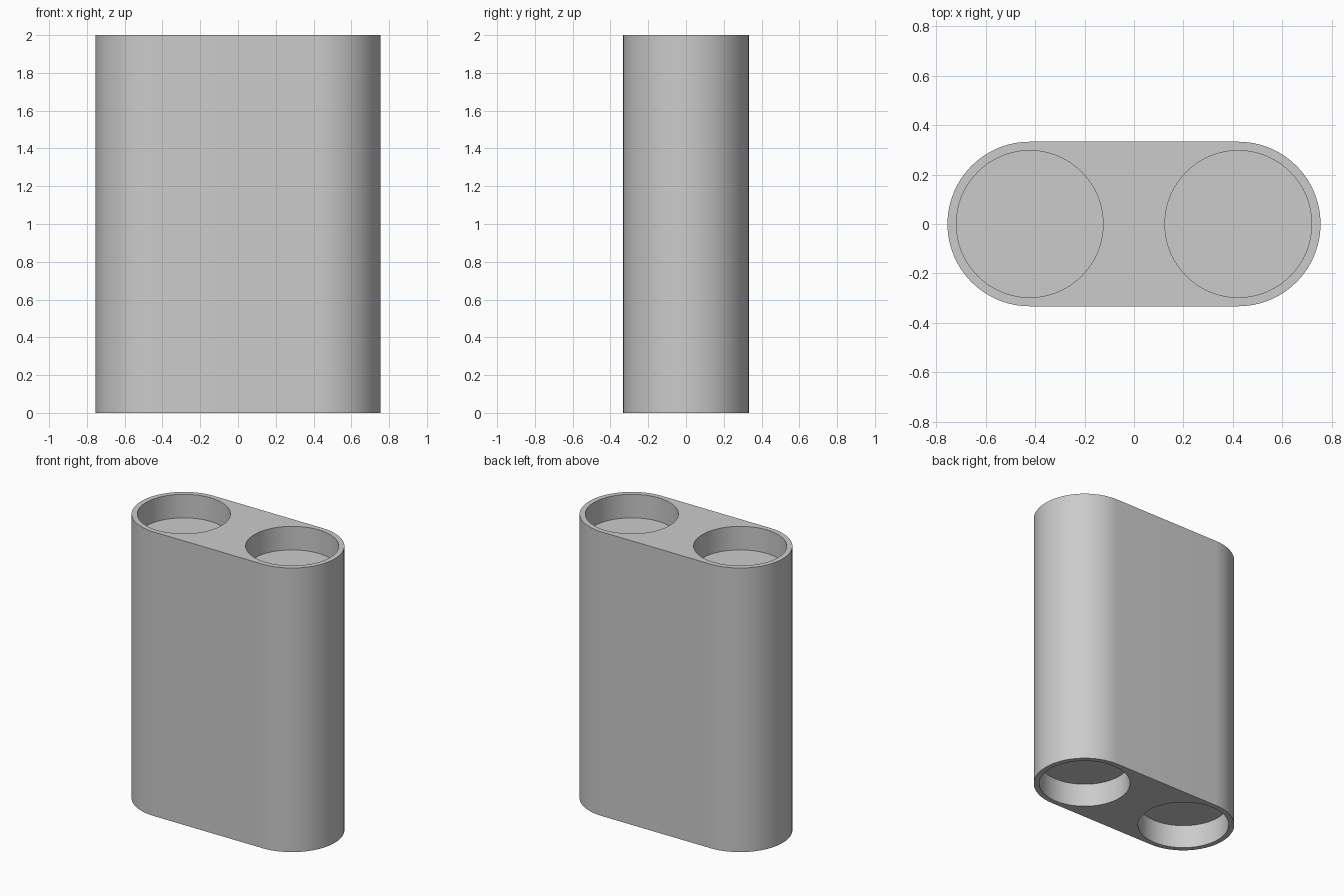
import bpy
import bmesh
from math import cos, sin, pi, radians

HEIGHT = 2.0
RADIUS = 0.333      # rounded ends of the body
OFFSET = 0.422      # distance of each end centre from the middle
BORE = 0.297        # radius of the round pockets
DEPTH = 0.166       # depth of the round pockets
SEGMENTS = 48       # steps in each half circle

cube = bpy.data.objects.get("Cube")
if cube:
    bpy.data.objects.remove(cube, do_unlink=True)

grey = bpy.data.materials.new("plain grey")
grey.use_nodes = True
colour = (0.6, 0.6, 0.6, 1)
grey.diffuse_color = colour
grey.node_tree.nodes["Principled BSDF"].inputs["Base Color"].default_value = colour


def arc(cx, radius, start, sweep, steps):
    return [(cx + radius * cos(start + sweep * i / steps),
             radius * sin(start + sweep * i / steps)) for i in range(steps + 1)]


def prism(name, outline, bottom, top):
    """Extrude a closed outline straight up between two heights."""
    bm = bmesh.new()
    base = bm.faces.new([bm.verts.new((x, y, bottom)) for x, y in outline])
    raised = bmesh.ops.extrude_face_region(bm, geom=[base], use_keep_orig=True)
    verts = [v for v in raised["geom"] if isinstance(v, bmesh.types.BMVert)]
    bmesh.ops.translate(bm, verts=verts, vec=(0, 0, top - bottom))
    bmesh.ops.recalc_face_normals(bm, faces=bm.faces)
    mesh = bpy.data.meshes.new(name)
    bm.to_mesh(mesh)
    bm.free()
    mesh.materials.append(grey)
    obj = bpy.data.objects.new(name, mesh)
    bpy.context.collection.objects.link(obj)
    return obj


# Body with two half-round ends
outline = (arc(OFFSET, RADIUS, -pi / 2, pi, SEGMENTS)
           + arc(-OFFSET, RADIUS, pi / 2, pi, SEGMENTS))
body = prism("twin_pocket_body", outline, 0, HEIGHT)
bpy.ops.object.select_all(action="DESELECT")
bpy.context.view_layer.objects.active = body
body.select_set(True)

# Round pockets at both ends, top and bottom
for side in (-1, 1):
    circle = arc(side * OFFSET, BORE, 0, 2 * pi, 2 * SEGMENTS)[:-1]
    for low, high in ((-DEPTH, DEPTH), (HEIGHT - DEPTH, HEIGHT + DEPTH)):
        cutter = prism("pocket_cutter", circle, low, high)
        cutter.hide_render = True
        cut = body.modifiers.new("pocket", "BOOLEAN")
        cut.operation = "DIFFERENCE"
        cut.solver = "EXACT"
        cut.object = cutter
        bpy.ops.object.modifier_apply(modifier=cut.name)
        bpy.data.objects.remove(cutter, do_unlink=True)

bpy.ops.object.shade_smooth_by_angle(angle=radians(30))
